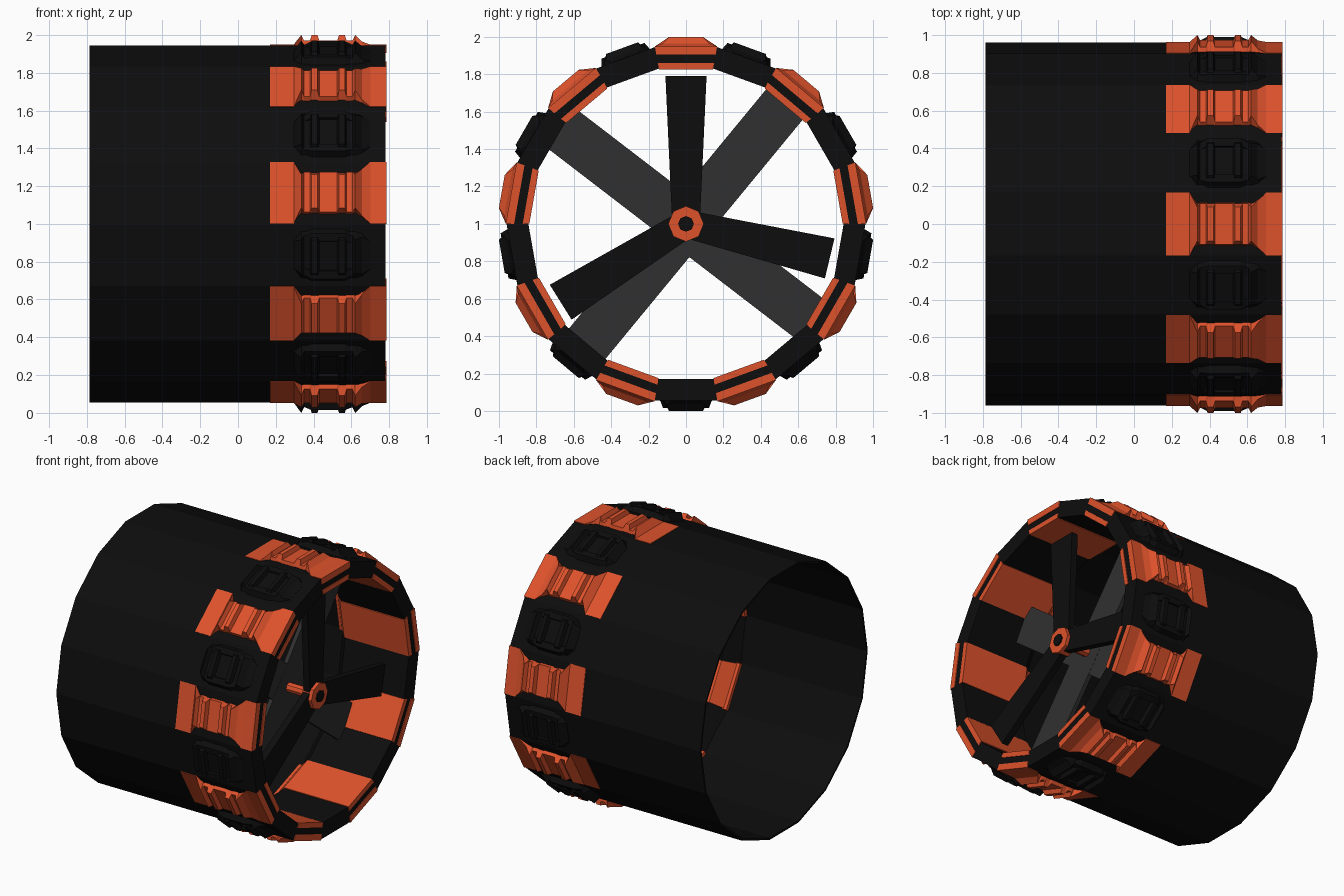
import bpy, bmesh
from math import sin, cos, radians, pi

if "Cube" in bpy.data.objects:
    bpy.data.objects.remove(bpy.data.objects["Cube"])


def material(name, c):
    m = bpy.data.materials.new(name)
    m.diffuse_color = (*c, 1)
    m.use_nodes = True
    m.node_tree.nodes["Principled BSDF"].inputs["Base Color"].default_value = m.diffuse_color
    return m


BLACK = material("black", (0.004, 0.004, 0.004))
ORANGE = material("orange", (0.73, 0.084, 0.025))
GREY = material("dark_grey", (0.03, 0.03, 0.03))


def polar(x, t, r, deg):
    # x along the axle, t along the tangent, r outward from the axle
    a = radians(deg)
    return (x, r * cos(a) - t * sin(a), 1 + r * sin(a) + t * cos(a))


def finish(name, bm, mat):
    bmesh.ops.recalc_face_normals(bm, faces=bm.faces)
    me = bpy.data.meshes.new(name)
    bm.to_mesh(me)
    bm.free()
    me.materials.append(mat)
    ob = bpy.data.objects.new(name, me)
    bpy.context.collection.objects.link(ob)
    return ob


def skin(bm, rings, closed=False):
    # bridge consecutive loops of vertices, capping the ends unless closed
    vs = [[bm.verts.new(p) for p in ring] for ring in rings]
    n = len(vs[0])
    pairs = list(zip(vs, vs[1:]))
    if closed:
        pairs.append((vs[-1], vs[0]))
    else:
        bm.faces.new(vs[0])
        bm.faces.new(vs[-1])
    for a, b in pairs:
        for i in range(n):
            j = (i + 1) % n
            bm.faces.new((a[i], a[j], b[j], b[i]))


def revolve(name, profile, sides, mat, apothem=True):
    # closed (x, radius) profile turned around the axle
    k = 1 / cos(pi / sides) if apothem else 1
    bm = bmesh.new()
    step = 360 / sides
    skin(bm, [[polar(x, 0, r * k, step * i) for x, r in profile]
              for i in range(sides)], closed=True)
    return finish(name, bm, mat)


def segments(name, stations, angles, mat):
    # stations: x, low half width, low radius, high half width, high radius
    bm = bmesh.new()
    for a in angles:
        skin(bm, [[polar(x, -w0, r0, a), polar(x, w0, r0, a),
                   polar(x, w1, r1, a), polar(x, -w1, r1, a)]
                  for x, w0, r0, w1, r1 in stations])
    return finish(name, bm, mat)


orange_angles = [90 + 40 * i for i in range(9)]
black_angles = [70 + 40 * i for i in range(9)]

# Thin drum and the thick ring at its open end
revolve("drum_shell", [(-0.787, 0.945), (0.775, 0.945), (0.775, 0.932), (-0.787, 0.932)], 18, BLACK)
revolve("end_ring", [(0.18, 0.935), (0.27, 0.83), (0.78, 0.83), (0.78, 0.945), (0.70, 0.945)], 18, BLACK)

# Ribbed tread profile shared by every block
ribs = [(0.335, 1.0), (0.35, 0.97), (0.38, 0.97), (0.39, 1.0), (0.42, 1.0),
        (0.43, 0.97), (0.525, 0.97), (0.535, 1.0), (0.565, 1.0), (0.575, 0.97),
        (0.605, 0.97), (0.62, 1.0)]


def rib_stations(low_w, low_r):
    return [(x, low_w, low_r, 0.09 if r > 0.98 else 0.108, r) for x, r in ribs]


# Orange clamps: outer treads flaring into full-width plates
flare = lambda x: (x, 0.159, 0.905, 0.166, 0.949)
segments("orange_treads",
         [flare(0.17), flare(0.295)] + rib_stations(0.12, 0.905)
         + [(0.655, 0.135, 0.905, 0.125, 0.965), flare(0.70), flare(0.785)],
         orange_angles, ORANGE)

# Orange clamps: inner plates
segments("orange_inner_plates",
         [(0.175, 0.155, 0.925, 0.155, 0.935), (0.265, 0.143, 0.825, 0.151, 0.86),
          (0.785, 0.143, 0.825, 0.151, 0.86)],
         orange_angles, ORANGE)

# Black treads with chamfered ends
segments("black_treads",
         [(0.295, 0.08, 0.93, 0.075, 0.946)] + rib_stations(0.135, 0.93)
         + [(0.655, 0.125, 0.93, 0.10, 0.965), (0.70, 0.08, 0.93, 0.075, 0.946)],
         black_angles, BLACK)

# Raised side rails along each black tread
bm = bmesh.new()
for a in black_angles:
    for s in (-1, 1):
        skin(bm, [[polar(x, s * (c - w), 0.94, a), polar(x, s * (c + w), 0.94, a),
                   polar(x, s * (c + w * 0.5), r, a), polar(x, s * (c - w * 0.7), r, a)]
                  for x, c, w, r in ((0.34, 0.085, 0.03, 0.965), (0.39, 0.105, 0.035, 0.985),
                                     (0.565, 0.105, 0.035, 0.985), (0.62, 0.085, 0.03, 0.965))])
finish("black_tread_rails", bm, BLACK)


def blades(name, angles, x0, x1, r0, r1, w0, w1, mat):
    bm = bmesh.new()
    for a in angles:
        skin(bm, [[polar(x0, -w, r, a), polar(x1, -w, r, a),
                   polar(x1, w, r, a), polar(x0, w, r, a)]
                  for r, w in ((r0, w0), (r1, w1))])
    return finish(name, bm, mat)


# Crossed grey support bars behind the fan
blades("support_bar_a", [50.5], 0.38, 0.41, -0.87, 0.87, 0.127, 0.127, GREY)
blades("support_bar_b", [142.5], 0.381, 0.409, -0.87, 0.87, 0.13, 0.13, GREY)

# Three fan blades
blades("fan_blades", [90, -13.5, 212], 0.58, 0.63, 0.03, 0.79, 0.075, 0.11, BLACK)

# Hub, its axle and the dark cap in the middle
revolve("fan_hub", [(0.57, 0.04), (0.655, 0.04), (0.655, 0.095), (0.57, 0.095)], 8, ORANGE, False)


def rod(name, x0, x1, r, mat):
    bm = bmesh.new()
    skin(bm, [[polar(x, 0, r, 45 * i) for i in range(8)] for x in (x0, x1)])
    return finish(name, bm, mat)


rod("axle", 0.40, 0.575, 0.035, ORANGE)
rod("hub_cap", 0.56, 0.665, 0.042, BLACK)
